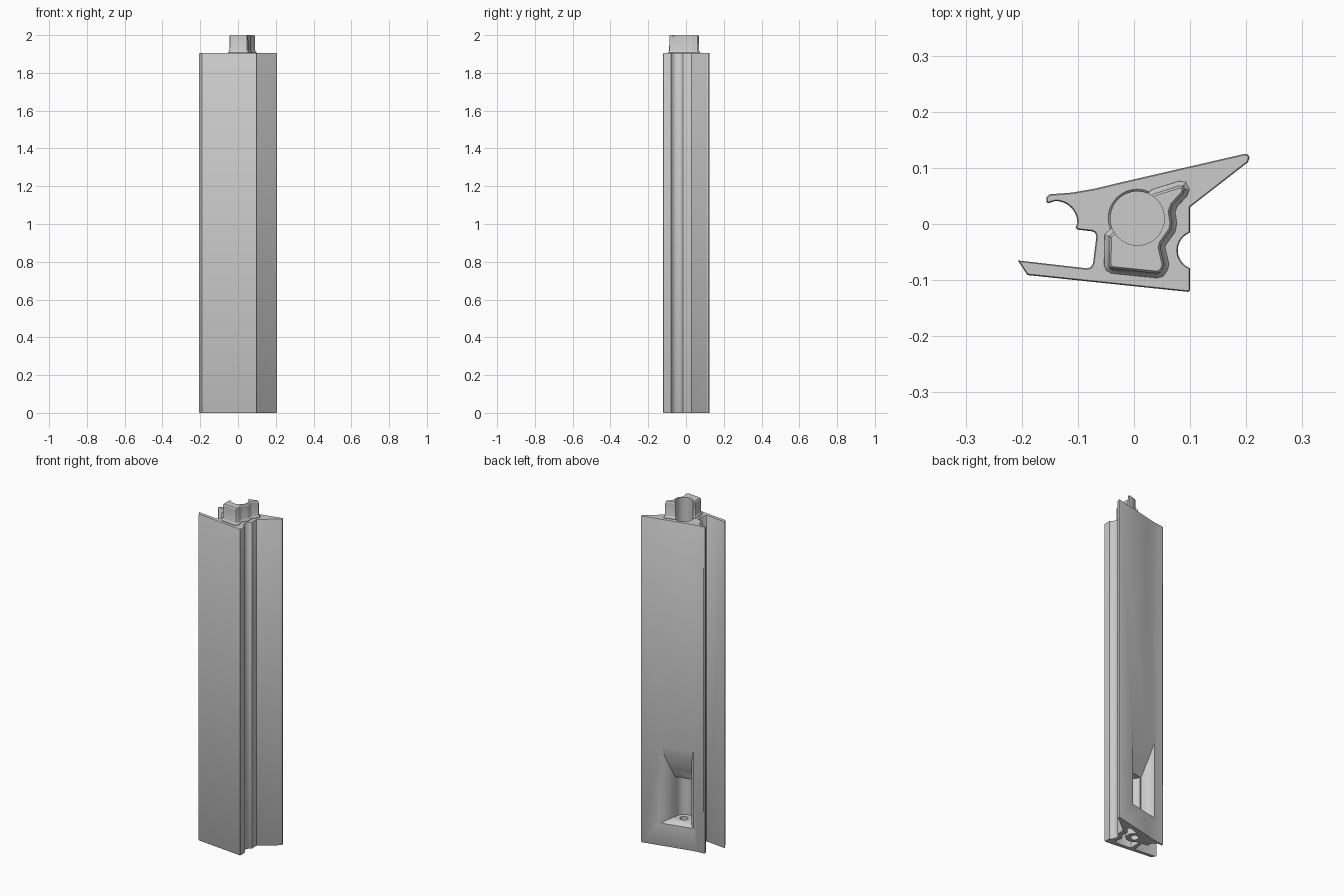
import bpy, bmesh, math
from mathutils import Vector

cube = bpy.data.objects.get("Cube")
if cube:
    bpy.data.objects.remove(cube, do_unlink=True)

grey = bpy.data.materials.new("plain_grey")
grey.use_nodes = True
COL = (0.6, 0.6, 0.6, 1)
grey.diffuse_color = COL
grey.node_tree.nodes["Principled BSDF"].inputs["Base Color"].default_value = COL


def arc(cx, cy, r, a0, a1, n=10):
    angles = [math.radians(a0 + (a1 - a0) * i / n) for i in range(n + 1)]
    return [(cx + r * math.cos(a), cy + r * math.sin(a)) for a in angles]


def grow(pts, d):
    """Offset a counterclockwise outline outward by d."""
    out = []
    for i, p in enumerate(pts):
        p = Vector(p)
        a = (p - Vector(pts[i - 1])).normalized()
        b = (Vector(pts[(i + 1) % len(pts)]) - p).normalized()
        n = Vector((a.y + b.y, -a.x - b.x)).normalized()
        out.append(p + n * d / max(0.5, n.dot(Vector((a.y, -a.x)))))
    return out


def loft(name, rings):
    """Closed solid through matching rings of 3D points."""
    bm = bmesh.new()
    loops = [[bm.verts.new(p) for p in ring] for ring in rings]
    n = len(loops[0])
    for lo, hi in zip(loops, loops[1:]):
        for i in range(n):
            j = (i + 1) % n
            bm.faces.new((lo[i], lo[j], hi[j], hi[i]))
    bm.faces.new(loops[0][::-1])
    bm.faces.new(loops[-1])
    bmesh.ops.recalc_face_normals(bm, faces=bm.faces)
    me = bpy.data.meshes.new(name)
    bm.to_mesh(me)
    bm.free()
    me.materials.append(grey)
    ob = bpy.data.objects.new(name, me)
    bpy.context.collection.objects.link(ob)
    return ob


def prism(name, outline, levels):
    """Extrude an outline through (height, offset) levels."""
    return loft(name, [[(p[0], p[1], z) for p in grow(outline, d)] for z, d in levels])


def cut(target, cutter):
    mod = target.modifiers.new("cut", 'BOOLEAN')
    mod.operation = 'DIFFERENCE'
    mod.solver = 'EXACT'
    mod.object = cutter
    bpy.context.view_layer.objects.active = target
    bpy.ops.object.modifier_apply(modifier=mod.name)
    bpy.data.objects.remove(cutter, do_unlink=True)


TOP = 1.905
HOLE = (0.006, 0.01)


def bore(r, levels):
    return prism("bore_cutter", arc(*HOLE, r, 0, 352.5, 47), levels)


# Main extruded profile: front flange, notched side, pointed fin, hooked lip
section = [(-.207, -.065), (-.19, -.091), (.097, -.121), (.1, -.118)]
section += arc(.112, -.047, .034, 249, 111)
section += [(.1, .03), (.203, .11), (.206, .118), (.203, .124), (.197, .125),
            (-.02, .075), (-.07, .063), (-.11, .056), (-.15, .053), (-.156, .048),
            (-.156, .039), (-.152, .037)]
section += arc(-.14, .002, .039, 90, 0)
section += [(-.104, -.006), (-.101, -.01), (-.075, -.013), (-.069, -.016), (-.067, -.022),
            (-.073, -.07), (-.077, -.077), (-.084, -.079)]
body = prism("body", section, [(0, -.002), (.004, 0), (TOP - .004, 0), (TOP, -.002)])

# Wrap-around key outline shared by the top plug and the bottom socket
key = [(-.044, -.022), (-.045, -.072), (-.043, -.077), (-.038, -.08), (.04, -.088),
       (.047, -.086), (.052, -.079), (.054, -.072), (.047, -.042), (.049, -.034),
       (.066, -.01), (.068, .002), (.065, .022), (.069, .034), (.088, .055),
       (.09, .061), (.087, .067), (.081, .068), (.036, .054), (.028, .046)]

# Bottom socket, keeping the round boss solid
socket = prism("socket_cutter", key, [(-.05, .003), (.09, .003)])
cut(socket, bore(.045, [(-.1, 0), (.2, 0)]))
cut(body, socket)

# Scooped pocket in the back, narrowing with depth
rings = []
for depth, half, low, high in [(-.05, .095, .13, .59), (-.003, .095, .13, .59),
                               (.008, .08, .138, .54), (.02, .068, .145, .49),
                               (.04, .057, .15, .44), (.07, .05, .152, .38)]:
    rings.append([(.003 + sx * half, .08 + .23 * sx * half - depth, z)
                  for sx, z in ((-1, low), (1, low), (1, high), (-1, high))])
cut(body, loft("pocket_cutter", rings))

# Round back of the pocket, screw hole below it, shallow bore on top
cut(body, bore(.048, [(.149, 0), (.383, 0)]))
cut(body, bore(.022, [(-.1, 0), (.2, 0)]))
cut(body, bore(.048, [(TOP - .05, 0), (TOP - .004, 0), (TOP + .02, .024)]))

# Top plug with flared foot and bevelled crown, hollowed by the bore
plug = prism("top_plug", key, [(TOP - .01, .009), (TOP + .003, .008), (TOP + .007, .004),
                               (TOP + .014, .001), (1.994, 0), (2, -.004)])
cut(plug, bore(.048, [(1.8, 0), (2.1, 0)]))

for ob in (body, plug):
    bpy.ops.object.select_all(action='DESELECT')
    ob.select_set(True)
    bpy.context.view_layer.objects.active = ob
    bpy.ops.object.shade_smooth_by_angle(angle=math.radians(28))
